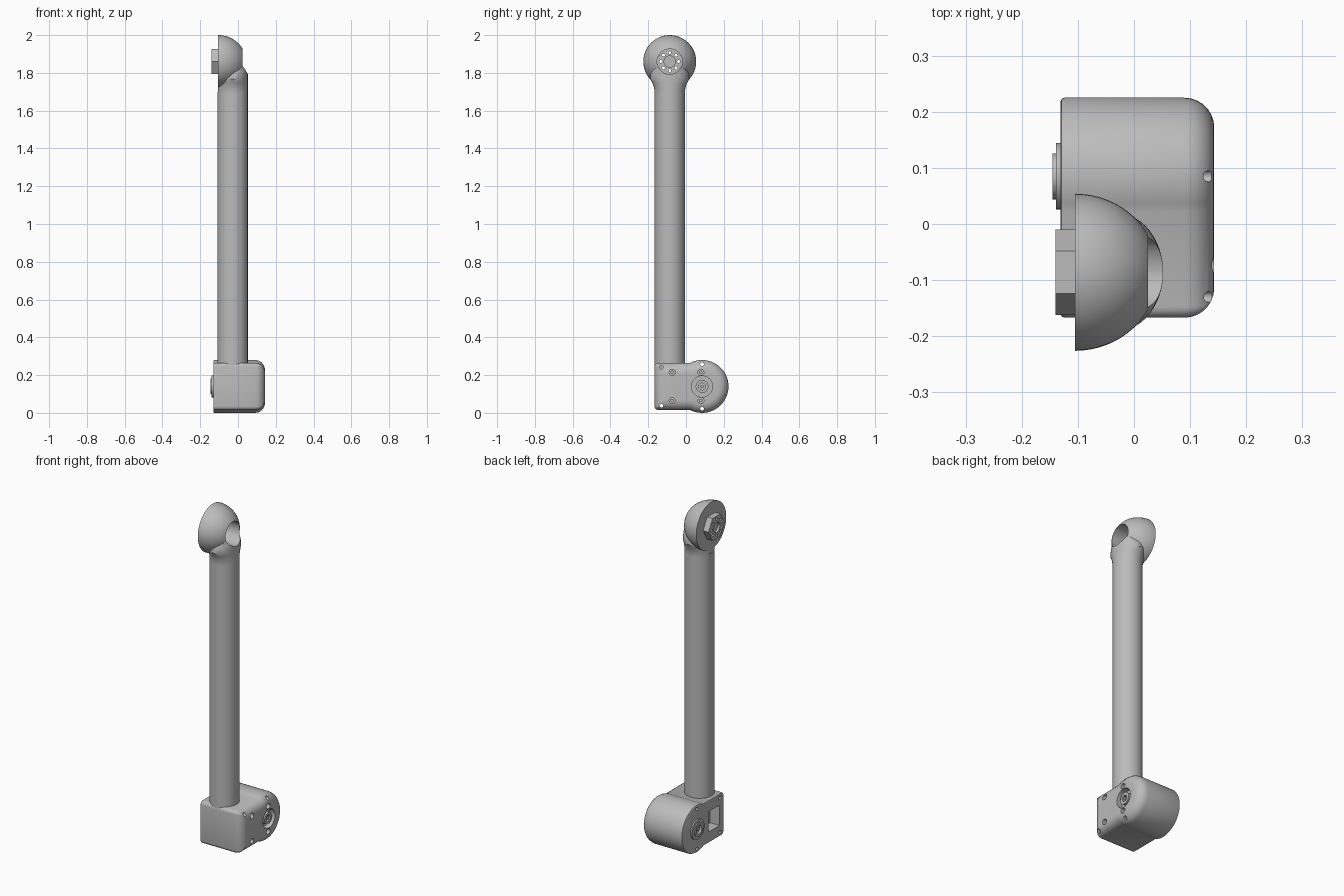
import bpy, bmesh
from math import sin, cos, pi, asin, tau
from mathutils import Matrix, Vector

if "Cube" in bpy.data.objects:
    bpy.data.objects.remove(bpy.data.objects["Cube"])

grey = bpy.data.materials.new("plain grey")
grey.use_nodes = True
grey.diffuse_color = (0.5, 0.5, 0.5, 1)
grey.node_tree.nodes["Principled BSDF"].inputs["Base Color"].default_value = (0.5, 0.5, 0.5, 1)

ARM_X, ARM_Y, ARM_R = -0.028, -0.086, 0.08
TOP_Z, JOINT_Y, JOINT_Z = 1.86, 0.085, 0.14
FACE_X = -0.105


def finish(name, bm):
    bmesh.ops.recalc_face_normals(bm, faces=bm.faces)
    mesh = bpy.data.meshes.new(name)
    bm.to_mesh(mesh)
    bm.free()
    mesh.materials.append(grey)
    ob = bpy.data.objects.new(name, mesh)
    bpy.context.collection.objects.link(ob)
    return ob


def rod(bm, x0, x1, y, z, r, sides=32):
    """Cylinder lying along x."""
    turn = Matrix.Rotation(pi / 2, 4, 'Y') @ Matrix.Rotation(pi / 2, 4, 'Z')
    bmesh.ops.create_cone(bm, cap_ends=True, segments=sides, radius1=r, radius2=r, depth=x1 - x0,
                          matrix=Matrix.Translation(((x0 + x1) / 2, y, z)) @ turn)


def box(bm, lo, hi):
    lo, hi = Vector(lo), Vector(hi)
    bmesh.ops.create_cube(bm, size=1, matrix=Matrix.Translation((lo + hi) / 2)
                          @ Matrix.Diagonal((*(hi - lo), 1)))


def loft(bm, rings):
    """Skin a list of equal-length point rings and cap both ends."""
    rows = [[bm.verts.new(p) for p in ring] for ring in rings]
    n = len(rows[0])
    for a, b in zip(rows, rows[1:]):
        for i in range(n):
            j = (i + 1) % n
            bm.faces.new((a[i], a[j], b[j], b[i]))
    bm.faces.new(rows[0])
    bm.faces.new(rows[-1])


def combine(ob, other, operation):
    mod = ob.modifiers.new("cut", 'BOOLEAN')
    mod.operation, mod.solver, mod.object = operation, 'EXACT', other
    bpy.context.view_layer.objects.active = ob
    bpy.ops.object.modifier_apply(modifier=mod.name)
    bpy.data.objects.remove(other)


def smooth(ob):
    bpy.ops.object.select_all(action='DESELECT')
    ob.select_set(True)
    bpy.context.view_layer.objects.active = ob
    bpy.ops.object.shade_smooth_by_angle(angle=0.6)


# Base housing: box with a round lobe, softly rounded on the left side
def outline(x, d):
    R, h, front = 0.14 - d, 0.125 - d, -0.167 + d
    r = max(0.02 - d, 0.003)
    end = pi - asin(h / R)
    pts = [(x, JOINT_Y + R * cos(a), JOINT_Z + R * sin(a))
           for a in (-end + 2 * end * i / 36 for i in range(37))]
    for side, start in ((1, pi / 2), (-1, pi)):
        for i in range(5):
            a = start + pi / 2 * i / 4
            pts.append((x, front + r + r * cos(a), JOINT_Z + side * (h - r) + r * sin(a)))
    return pts


bm = bmesh.new()
bend = 0.053
rings = [outline(-0.131, 0.007), outline(-0.129, 0.002), outline(-0.124, 0)]
for i in range(8):
    t = pi / 2 * i / 7
    rings.append(outline(0.09 + bend * sin(t), bend * (1 - cos(t))))
loft(bm, rings)
housing = finish("base_housing", bm)

bm = bmesh.new()
for dz in (-1, 1):
    rod(bm, -0.2, 0.2, -0.13, JOINT_Z + dz * 0.102, 0.01, 16)
    rod(bm, -0.2, 0.2, JOINT_Y, JOINT_Z + dz * 0.118, 0.01, 16)
    for y in (-0.073, 0.079):
        rod(bm, 0.115, 0.2, y, JOINT_Z + dz * 0.075, 0.016, 20)
rod(bm, 0.11, 0.2, JOINT_Y, JOINT_Z, 0.056)
box(bm, (-0.2, -0.125, 0.08), (-0.07, -0.025, 0.2))
combine(housing, finish("housing_cutter", bm), 'DIFFERENCE')
smooth(housing)

# Screws sunk in the housing
bm = bmesh.new()
for dz in (-1, 1):
    for y in (-0.073, 0.079):
        rod(bm, 0.1, 0.125, y, JOINT_Z + dz * 0.075, 0.009, 12)
smooth(finish("housing_screws", bm))

# Shaft hub in the left recess
bm = bmesh.new()
rod(bm, 0.1, 0.138, JOINT_Y, JOINT_Z, 0.034)
hub = finish("left_hub", bm)
bm = bmesh.new()
rod(bm, 0.125, 0.2, JOINT_Y, JOINT_Z, 0.018)
combine(hub, finish("hub_cutter", bm), 'DIFFERENCE')
smooth(hub)
bm = bmesh.new()
rod(bm, 0.11, 0.136, JOINT_Y, JOINT_Z, 0.009, 12)
smooth(finish("left_hub_pin", bm))

# Stepped bearing on the right face
bm = bmesh.new()
rod(bm, -0.139, -0.12, JOINT_Y, JOINT_Z, 0.059)
bearing = finish("right_bearing", bm)
bm = bmesh.new()
rod(bm, -0.145, -0.13, JOINT_Y, JOINT_Z, 0.041)
combine(bearing, finish("bearing_step", bm), 'UNION')
bm = bmesh.new()
rod(bm, -0.2, -0.132, JOINT_Y, JOINT_Z, 0.025)
combine(bearing, finish("bearing_cutter", bm), 'DIFFERENCE')
smooth(bearing)
bm = bmesh.new()
rod(bm, -0.14, -0.125, JOINT_Y, JOINT_Z, 0.012, 6)
smooth(finish("right_bearing_bolt", bm))

# Long arm tube
bm = bmesh.new()
bmesh.ops.create_cone(bm, cap_ends=True, segments=48, radius1=ARM_R, radius2=ARM_R, depth=1.48,
                      matrix=Matrix.Translation((ARM_X, ARM_Y, 0.96)))
smooth(finish("arm_tube", bm))

# Domed top joint with a flared neck
bm = bmesh.new()
bmesh.ops.create_uvsphere(bm, u_segments=48, v_segments=32, radius=0.14,
                          matrix=Matrix.Translation((FACE_X, ARM_Y, TOP_Z))
                          @ Matrix.Diagonal((1.057, 1, 1, 1)) @ Matrix.Rotation(pi / 2, 4, 'Y'))
dome = finish("top_dome", bm)
bm = bmesh.new()
flare = ((1.695, 0.08), (1.71, 0.081), (1.73, 0.086), (1.75, 0.094),
         (1.768, 0.104), (1.8, 0.1), (1.842, 0.08))
loft(bm, [[(ARM_X + ARM_R * cos(tau * i / 48), ARM_Y + w * sin(tau * i / 48), z)
           for i in range(48)] for z, w in flare])
combine(dome, finish("neck", bm), 'UNION')
bm = bmesh.new()
box(bm, (-0.5, -0.5, 1.5), (FACE_X, 0.5, 2.3))
combine(dome, finish("face_cutter", bm), 'DIFFERENCE')
bm = bmesh.new()
rod(bm, -0.3, 0.3, ARM_Y, TOP_Z, 0.067, 40)
combine(dome, finish("bore_cutter", bm), 'DIFFERENCE')
smooth(dome)

# Hexagonal output flange with a ring of bolt holes
bm = bmesh.new()
rod(bm, -0.14, -0.085, ARM_Y, TOP_Z, 0.076, 6)
flange = finish("hex_flange", bm)
# Put two corners of the hexagon on the y axis
if max(v.co.y for v in flange.data.vertices) - ARM_Y < 0.07:
    pivot = Matrix.Translation((0, ARM_Y, TOP_Z))
    flange.data.transform(pivot @ Matrix.Rotation(pi / 6, 4, 'X') @ pivot.inverted())
bm = bmesh.new()
for i in range(8):
    a = tau * i / 8
    rod(bm, -0.2, 0, ARM_Y + 0.047 * cos(a), TOP_Z + 0.047 * sin(a), 0.008, 12)
rod(bm, -0.2, -0.127, ARM_Y, TOP_Z, 0.03)
rod(bm, -0.095, 0, ARM_Y, TOP_Z, 0.03)
combine(flange, finish("flange_cutter", bm), 'DIFFERENCE')
smooth(flange)
